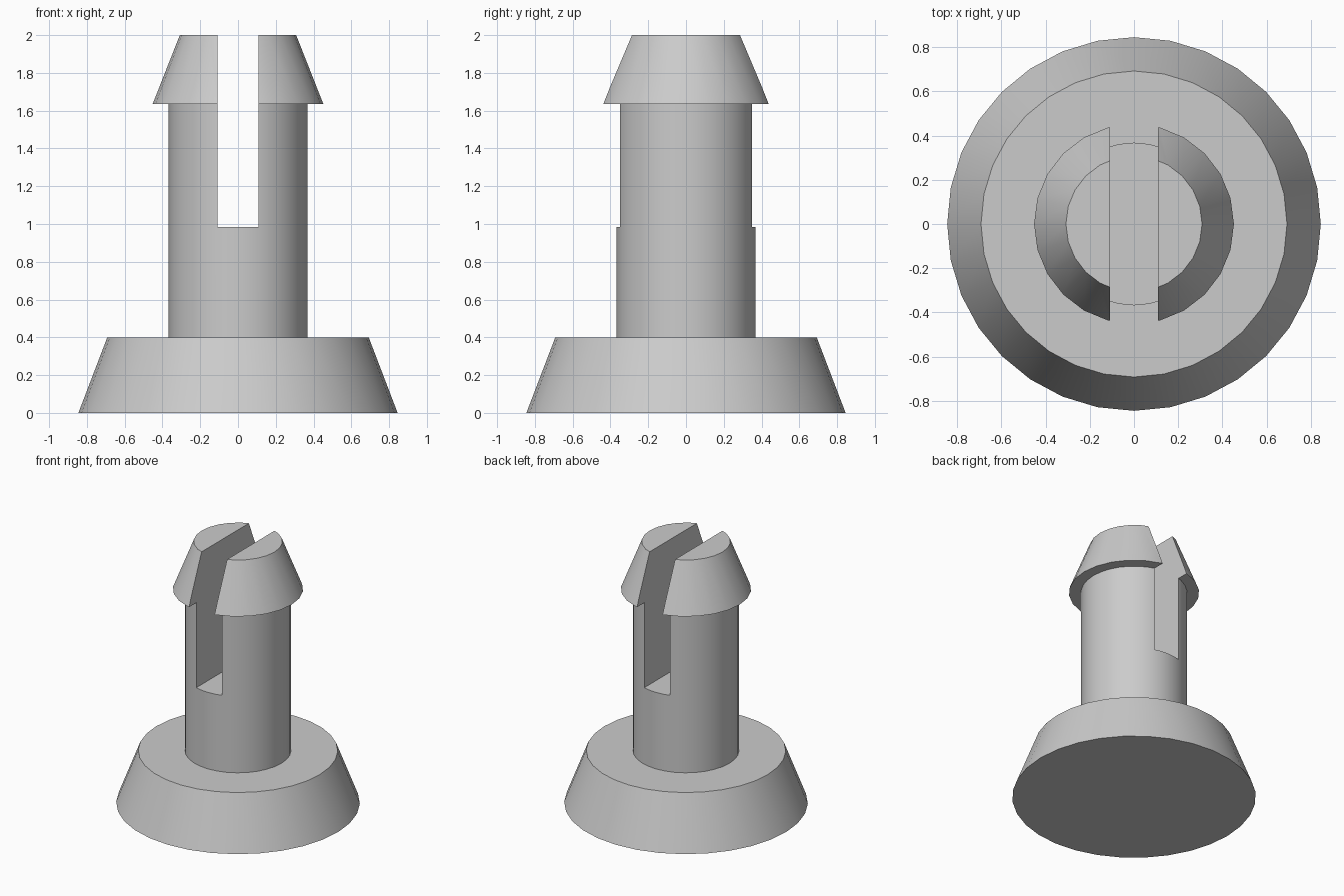
import bpy
import bmesh
from math import radians
from mathutils import Matrix

if "Cube" in bpy.data.objects:
    bpy.data.objects.remove(bpy.data.objects["Cube"], do_unlink=True)

SLOT_HALF = 0.108
SLOT_FLOOR = 0.985

grey = bpy.data.materials.new("plain grey")
grey.use_nodes = True
colour = (0.6, 0.6, 0.6, 1)
grey.diffuse_color = colour
grey.node_tree.nodes["Principled BSDF"].inputs["Base Color"].default_value = colour


def tapered(name, sides, r_bottom, r_top, z0, z1):
    """Upright cone section with a vertex on +x."""
    bm = bmesh.new()
    spot = Matrix.Translation((0, 0, (z0 + z1) / 2)) @ Matrix.Rotation(radians(90), 4, "Z")
    bmesh.ops.create_cone(bm, cap_ends=True, segments=sides, radius1=r_bottom,
                          radius2=r_top, depth=z1 - z0, matrix=spot)
    mesh = bpy.data.meshes.new(name)
    bm.to_mesh(mesh)
    bm.free()
    mesh.materials.append(grey)
    obj = bpy.data.objects.new(name, mesh)
    bpy.context.collection.objects.link(obj)
    return obj


def finish(obj):
    bpy.ops.object.select_all(action="DESELECT")
    obj.select_set(True)
    bpy.context.view_layer.objects.active = obj
    for mod in list(obj.modifiers):
        bpy.ops.object.modifier_apply(modifier=mod.name)
    bpy.ops.object.shade_smooth_by_angle(angle=radians(30))


def boolean(obj, other, operation):
    mod = obj.modifiers.new(operation.lower(), "BOOLEAN")
    mod.operation = operation
    mod.solver = "EXACT"
    mod.object = other


# Slot cutter, open at the top
bpy.ops.mesh.primitive_cube_add(size=1, location=(0, 0, SLOT_FLOOR + 1))
cutter = bpy.context.object
cutter.name = "slot_cutter"
cutter.scale = (2 * SLOT_HALF, 2, 2)
cutter.data.materials.append(grey)
cutter.hide_render = True

# Wide foot, stem and barbed head
base = tapered("base", 32, 0.845, 0.692, 0, 0.4)
stem = tapered("stem", 32, 0.368, 0.368, 0.35, 1.7)
head = tapered("split_head", 24, 0.452, 0.308, 1.635, 2)

# Join head to stem, then split both with the slot
boolean(stem, head, "UNION")
boolean(stem, cutter, "DIFFERENCE")
boolean(base, stem, "UNION")
finish(stem)
finish(base)
base.name = "slotted_push_pin"
for helper in (stem, head, cutter):
    bpy.data.objects.remove(helper, do_unlink=True)
